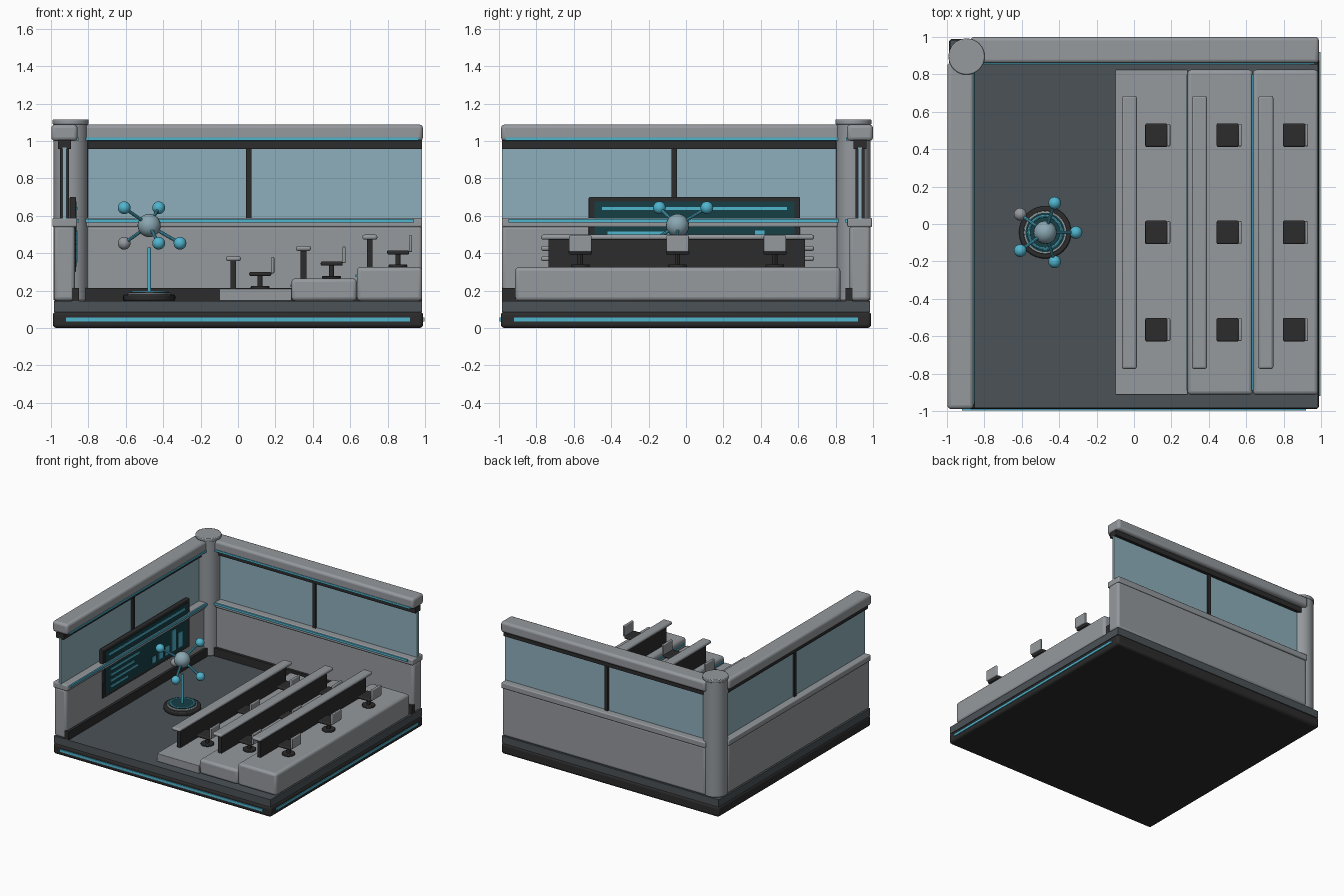
import bpy
from math import cos, sin, pi
from mathutils import Vector

old = bpy.data.objects.get("Cube")
if old:
    bpy.data.objects.remove(old, do_unlink=True)


def material(name, r, g, b):
    m = bpy.data.materials.new(name)
    m.use_nodes = True
    m.diffuse_color = (r, g, b, 1)
    bsdf = m.node_tree.nodes["Principled BSDF"]
    bsdf.inputs["Base Color"].default_value = (r, g, b, 1)
    return m


GREY = material("panel grey", 0.30, 0.32, 0.34)
SLATE = material("floor slate", 0.07, 0.085, 0.095)
DARK = material("dark trim", 0.025, 0.025, 0.026)
CYAN = material("cyan light", 0.08, 0.46, 0.62)
GLASS = material("pale blue glass", 0.27, 0.43, 0.50)
SCREEN = material("deep teal screen", 0.008, 0.05, 0.06)
CORE = material("blue grey core", 0.25, 0.38, 0.44)


def finish(obj, name, mat, bevel=0.0, segments=3):
    obj.name = name
    obj.data.materials.append(mat)
    if bevel:
        mod = obj.modifiers.new("rounded edges", "BEVEL")
        mod.width, mod.segments = bevel, segments
        mod.limit_method = "ANGLE"
    bpy.ops.object.shade_smooth_by_angle()
    return obj


def box(name, mat, x, y, z, bevel=0.0):
    """Box from (low, high) ranges on each axis."""
    spans = (x, y, z)
    bpy.ops.mesh.primitive_cube_add(size=1, location=[(a + b) / 2 for a, b in spans])
    obj = bpy.context.object
    size = [b - a for a, b in spans]
    for v in obj.data.vertices:
        v.co = Vector([c * s for c, s in zip(v.co, size)])
    return finish(obj, name, mat, bevel)


def cylinder(name, mat, radius, x, y, z, bevel=0.0, sides=32):
    bpy.ops.mesh.primitive_cylinder_add(vertices=sides, radius=radius, depth=z[1] - z[0],
                                        location=(x, y, sum(z) / 2))
    return finish(bpy.context.object, name, mat, bevel, 2)


def ball(name, mat, radius, centre):
    bpy.ops.mesh.primitive_uv_sphere_add(segments=20, ring_count=12, radius=radius, location=centre)
    return finish(bpy.context.object, name, mat)


def rod(name, mat, radius, start, end):
    d = end - start
    bpy.ops.mesh.primitive_cylinder_add(vertices=10, radius=radius, depth=d.length,
                                        location=(start + end) / 2)
    bpy.context.object.rotation_euler = d.to_track_quat("Z", "Y").to_euler()
    return finish(bpy.context.object, name, mat)


# Base and floor with light strips on the open sides
box("base", DARK, (-.99, .99), (-.99, .99), (0, .088), .02)
box("floor", SLATE, (-.985, .985), (-.985, .985), (.085, .145))
box("base_light_front", CYAN, (-.92, .92), (-.997, -.985), (.035, .055))
box("base_light_right", CYAN, (.985, .997), (-.92, .92), (.035, .055))


# Walls: along = range on the long axis, positions across are measured from the wall middle
def wall(side, along, light_along, sill_light_along, place):
    def part(name, mat, span, across, z, bevel=0.0):
        x, y = place(span, across)
        box(side + "_" + name, mat, x, y, z, bevel)

    mid = sum(along) / 2
    part("lower_wall", GREY, along, (-.056, .056), (.145, .55), .02)
    part("skirting", DARK, along, (.04, .078), (.145, .213))
    part("sill", GREY, along, (-.065, .068), (.54, .588), .008)
    part("sill_light", CYAN, sill_light_along, (.06, .078), (.564, .582))
    part("window", GLASS, along, (-.01, .01), (.58, .965))
    part("mullion", DARK, (mid - .014, mid + .014), (-.025, .025), (.58, .965))
    part("window_head", DARK, along, (-.035, .035), (.958, 1.004))
    part("top_light", CYAN, light_along, (.06, .074), (1.002, 1.018))
    part("top_rail", GREY, (along[0] - .004, along[1] + .004), (-.07, .07), (1.0, 1.088), .02)


def ordered(a, b):
    return (min(a, b), max(a, b))


wall("left", (-.985, .86), (-.965, .82), (-.95, .84),
     lambda s, a: ((a[0] - .928, a[1] - .928), s))
wall("back", (-.87, .985), (-.82, .965), (-.84, .94),
     lambda s, a: (s, ordered(.93 - a[0], .93 - a[1])))

# Corner column
cylinder("corner_column", GREY, .092, -.895, .895, (.145, 1.1), .01)
cylinder("column_cap", GREY, .097, -.895, .895, (1.088, 1.115), .006)

# Wall display with text lines and a bar chart
box("display_frame", DARK, (-.9, -.866), (-.52, .61), (.3, .7), .006)
box("display_panel", SCREEN, (-.868, -.863), (-.49, .58), (.325, .675))
box("display_title", CYAN, (-.864, -.859), (-.45, .54), (.63, .648))
for i, end in enumerate((-.05, -.12, -.07, -.2)):
    z = .508 - i * .047
    box(f"display_text_{i}", CYAN, (-.864, -.859), (-.42, end), (z - .008, z + .008))
for i, height in enumerate((.05, .10, .07, .17, .12)):
    y = .14 + i * .085
    box(f"display_bar_{i}", CYAN, (-.864, -.859), (y - .025, y + .025), (.35, .35 + height))

# Stepped seating: each tier has a desk and three swivel chairs
MID = -.045
tiers = ((-.1, .286, .21), (.286, .635, .265), (.635, .985, .325))
desks = (-.025, .35, .705)
for t, ((x0, x1, top), desk) in enumerate(zip(tiers, desks)):
    box(f"tier_{t}", GREY, (x0, x1), (-.913, .825), (.145, top), .02 if t else .004)
    if t:
        step = tiers[t - 1][2]
        box(f"tier_light_{t}", CYAN, (x0 - .006, x0 + .002), (-.89, .80), (step + .008, step + .022))
    box(f"desk_panel_{t}", DARK, (desk - .015, desk + .015), (MID - .69, MID + .68), (top, top + .15))
    slab = box(f"desk_top_{t}", GREY, (desk - .04, desk + .04), (MID - .73, MID + .73),
               (top + .147, top + .174), .012)
    cx = (.118, .5, .855)[t]
    for c in (-1, 0, 1):
        y = MID + c * .52
        tag = f"{t}_{c + 1}"
        cylinder("chair_foot_" + tag, DARK, .05, cx, y, (top, top + .014), .004, 20)
        cylinder("chair_stem_" + tag, DARK, .014, cx, y, (top + .01, top + .072), 0, 12)
        box("chair_seat_" + tag, DARK, (cx - .058, cx + .06), (y - .063, y + .063),
            (top + .068, top + .09), .008)
        box("chair_back_" + tag, GREY, (cx + .058, cx + .076), (y - .06, y + .06),
            (top + .082, top + .17), .006)

# Projector with a floating molecule
PX = -.475
cylinder("projector_base", DARK, .14, PX, MID, (.145, .178), .008)
cylinder("projector_rim", GREY, .115, PX, MID, (.176, .19), .004)
cylinder("projector_lens", SCREEN, .105, PX, MID, (.188, .193))
bpy.ops.mesh.primitive_torus_add(major_radius=.088, minor_radius=.008, major_segments=32,
                                 minor_segments=8, location=(PX, MID, .191))
finish(bpy.context.object, "projector_ring", CYAN)
cylinder("projector_beam", CYAN, .01, PX, MID, (.185, .43), 0, 12)
centre = Vector((PX, MID, .548))
ball("molecule_core", CORE, .062, centre)
for i in range(5):
    a = i * 2 * pi / 5
    rise = .095 if i % 2 else -.095
    end = centre + Vector((.165 * cos(a), .165 * sin(a), rise))
    rod(f"molecule_bond_{i}", CYAN, .009, centre, end)
    ball(f"molecule_atom_{i}", GREY if i == 2 else CYAN, .034, end)
